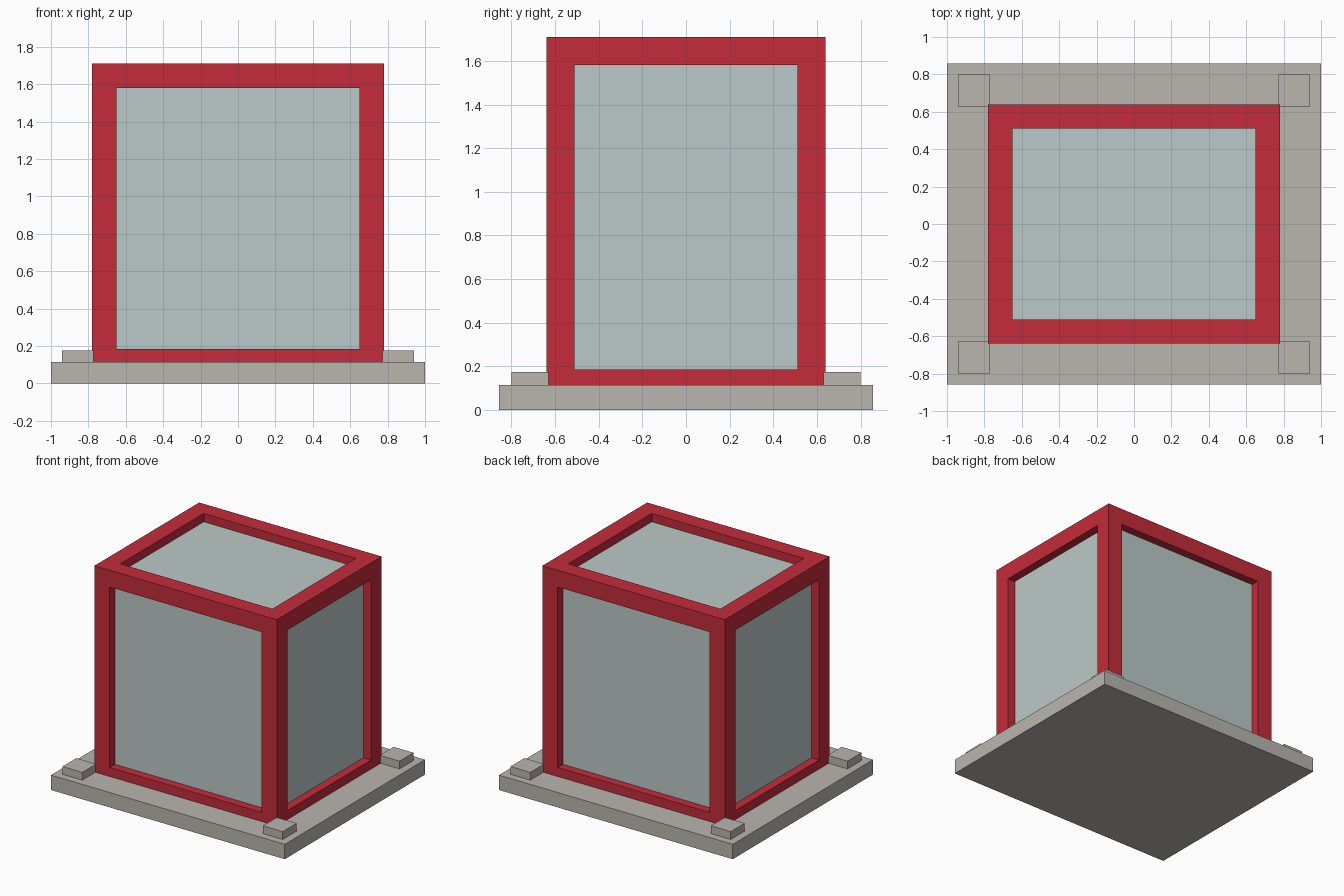
import bpy
import bmesh
from mathutils import Vector

if "Cube" in bpy.data.objects:
    bpy.data.objects.remove(bpy.data.objects["Cube"], do_unlink=True)


def material(name, rgb):
    mat = bpy.data.materials.new(name)
    mat.use_nodes = True
    color = (*rgb, 1.0)
    mat.diffuse_color = color
    mat.node_tree.nodes["Principled BSDF"].inputs["Base Color"].default_value = color
    return mat


RED = material("red_frame", (0.55, 0.025, 0.042))
GLASS = material("pale_glass", (0.497, 0.584, 0.578))
STONE = material("grey_stone", (0.491, 0.468, 0.429))


def box_bmesh(low, high):
    low, high = Vector(low), Vector(high)
    bm = bmesh.new()
    bmesh.ops.create_cube(bm, size=1)
    bmesh.ops.scale(bm, vec=high - low, verts=bm.verts)
    bmesh.ops.translate(bm, vec=(low + high) / 2, verts=bm.verts)
    bm.normal_update()
    return bm


def finish(name, bm, *mats):
    mesh = bpy.data.meshes.new(name)
    bm.to_mesh(mesh)
    bm.free()
    for mat in mats:
        mesh.materials.append(mat)
    obj = bpy.data.objects.new(name, mesh)
    bpy.context.collection.objects.link(obj)
    return obj


# Base slab
BASE_TOP = 0.115
finish("base_slab", box_bmesh((-1, -0.857, 0), (1, 0.857, BASE_TOP)), STONE)

# Corner pads on the slab
for x_name, sx in (("left", 1), ("right", -1)):
    for y_name, sy in (("front", -1), ("back", 1)):
        centre = Vector((sx * 0.857, sy * 0.714, 0.1375))
        half = Vector((0.085, 0.085, 0.0375))
        finish(f"{y_name}_{x_name}_pad", box_bmesh(centre - half, centre + half), STONE)

# Framed case: each visible side gets a border and a recessed glass pane
BAR = 0.13
RECESS = 0.065
bm = box_bmesh((-0.78, -0.64, 0.055), (0.78, 0.64, 1.71))
panes = [f for f in bm.faces if f.normal.z > -0.5]
for pane in panes:
    bmesh.ops.inset_region(bm, faces=[pane], thickness=BAR, use_even_offset=True)
    normal = pane.normal.copy()
    sunk = bmesh.ops.extrude_discrete_faces(bm, faces=[pane])["faces"][0]
    bmesh.ops.translate(bm, vec=-normal * RECESS, verts=sunk.verts)
    sunk.material_index = 1
bm.normal_update()
finish("framed_glass_case", bm, RED, GLASS)
